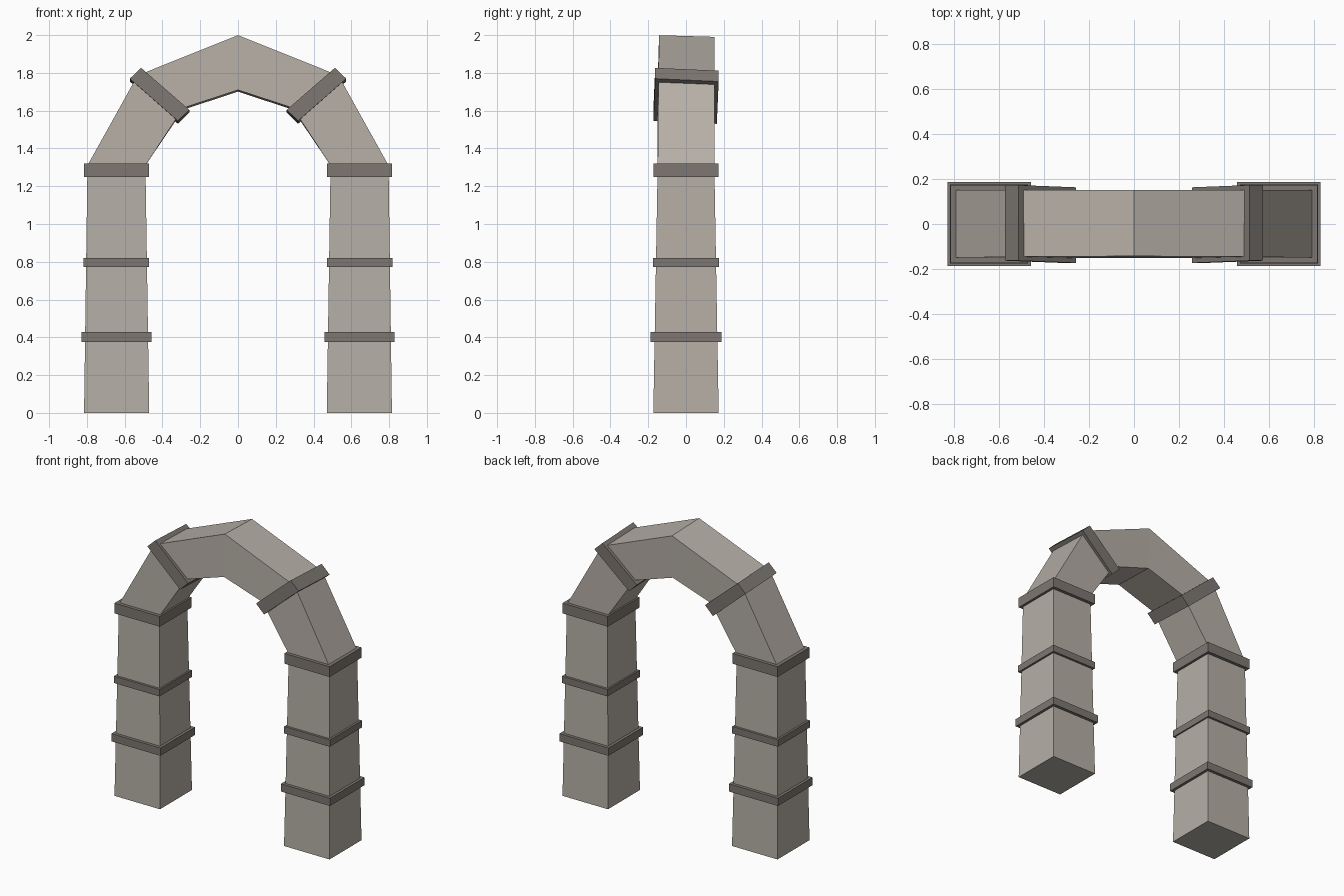
import bpy
import bmesh
from mathutils import Vector

cube = bpy.data.objects.get("Cube")
if cube:
    bpy.data.objects.remove(cube, do_unlink=True)


def make_material(name, colour):
    mat = bpy.data.materials.new(name)
    mat.use_nodes = True
    mat.diffuse_color = colour
    mat.node_tree.nodes["Principled BSDF"].inputs["Base Color"].default_value = colour
    return mat


pale_stone = make_material("pale stone", (0.47, 0.43, 0.385, 1))
dark_stone = make_material("dark stone", (0.205, 0.185, 0.168, 1))


def section(outer, inner, depth, tilt=0.0):
    """Four corners of a cross-section; tilt leans it slightly about x."""
    mid = (outer[1] + inner[1]) / 2
    corners = []
    for (x, z), side in ((inner, -1), (outer, -1), (outer, 1), (inner, 1)):
        y = side * depth
        corners.append(Vector((x, y + tilt * (z - mid), z - tilt * y)))
    return corners


def loft(name, sections, mat, cap_end=True):
    """Skin the sections into a flat-sided solid, mirrored to the other leg."""
    bm = bmesh.new()
    rings = [[bm.verts.new(p) for p in s] for s in sections]
    for a, b in zip(rings, rings[1:]):
        for i in range(4):
            j = (i + 1) % 4
            bm.faces.new((a[i], a[j], b[j], b[i]))
    bm.faces.new(rings[0][::-1])
    if cap_end:
        bm.faces.new(rings[-1])
    bmesh.ops.recalc_face_normals(bm, faces=bm.faces)
    mesh = bpy.data.meshes.new(name)
    bm.to_mesh(mesh)
    bm.free()
    mesh.materials.append(mat)
    obj = bpy.data.objects.new(name, mesh)
    bpy.context.collection.objects.link(obj)
    mirror = obj.modifiers.new("other_side", 'MIRROR')
    mirror.use_clip = True
    return obj


# Tapered legs bending into the arch, meeting at the peak
loft("arch_body", [
    section((0.815, 0), (0.47, 0), 0.173),
    section((0.797, 1.31), (0.49, 1.31), 0.15),
    section((0.532, 1.782), (0.29, 1.61), 0.148, 0.03),
    section((0, 1.995), (0, 1.705), 0.147, 0.03),
], pale_stone, cap_end=False)

# Level bands round the legs: bottom, top, inner x, outer x, half depth
for name, low, high, inner, outer, depth in (
    ("lower_band", 0.375, 0.428, 0.457, 0.828, 0.187),
    ("middle_band", 0.773, 0.82, 0.472, 0.818, 0.175),
    ("shoulder_band", 1.25, 1.32, 0.472, 0.815, 0.173),
):
    loft(name, [section((outer, z), (inner, z), depth) for z in (low, high)], dark_stone)

# Slanted band at the bend of the arch
loft("arch_band", [
    section((0.573, 1.762), (0.318, 1.538), 0.168, 0.045),
    section((0.513, 1.819), (0.258, 1.597), 0.168, 0.045),
], dark_stone)
